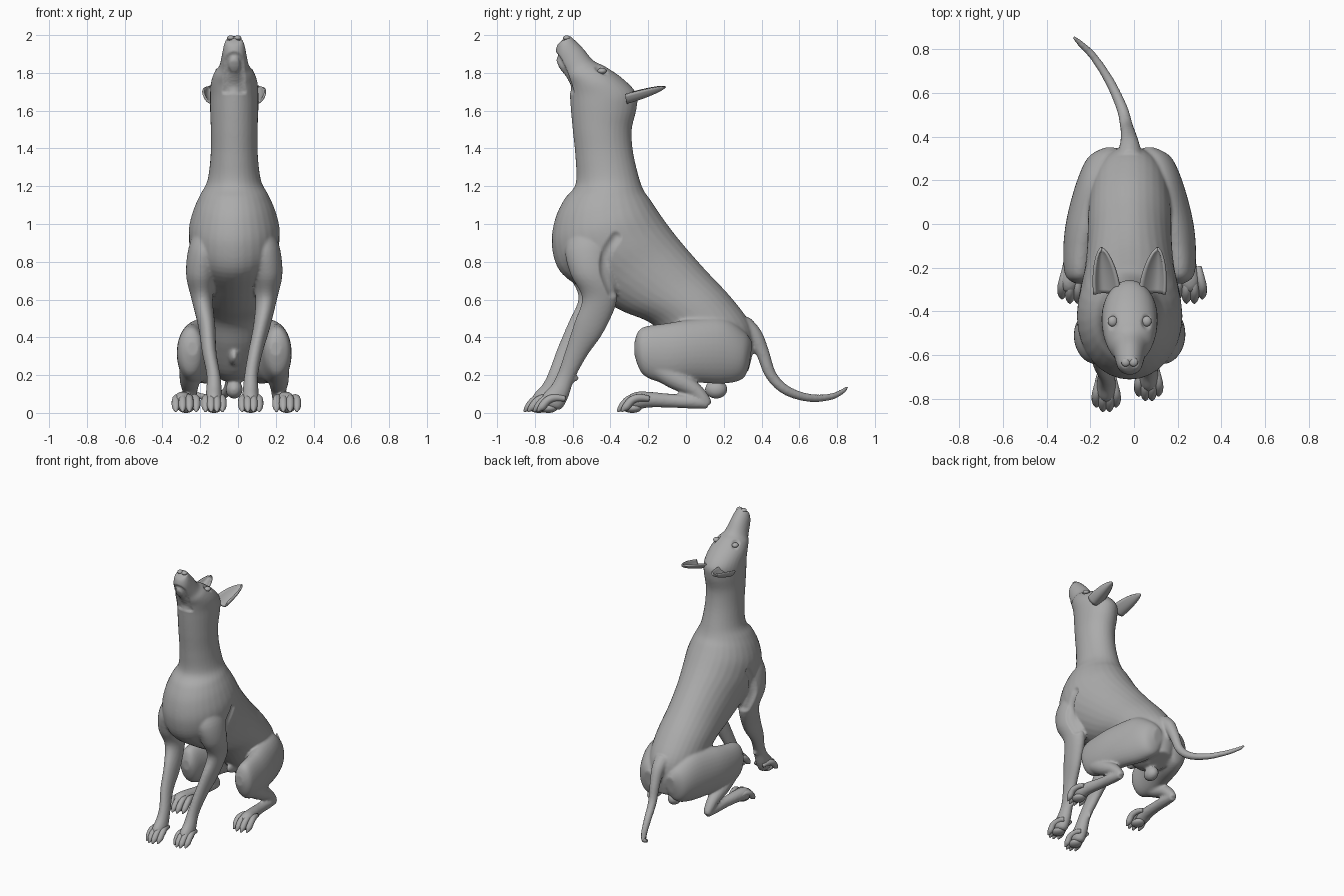
import bpy, bmesh, math
from mathutils import Vector

if "Cube" in bpy.data.objects:
    bpy.data.objects.remove(bpy.data.objects["Cube"])

CX = -0.02  # body midline
coat = bpy.data.materials.new("grey_coat")
coat.diffuse_color = (0.41, 0.41, 0.41, 1)
coat.use_nodes = True
coat.node_tree.nodes["Principled BSDF"].inputs["Base Color"].default_value = coat.diffuse_color


def spline(rows, n):
    """Catmull-Rom interpolation of tuples of numbers."""
    out = []
    for i in range(len(rows) - 1):
        a, b, c, d = (rows[max(i - 1, 0)], rows[i], rows[i + 1], rows[min(i + 2, len(rows) - 1)])
        for k in range(n):
            t = k / n
            out.append([0.5 * (2 * q + (r - p) * t + (2 * p - 5 * q + 4 * r - s) * t * t
                               + (3 * q - p - 3 * r + s) * t ** 3) for p, q, r, s in zip(a, b, c, d)])
    return out + [list(rows[-1])]


def skin(name, rings):
    bm = bmesh.new()
    loops = [[bm.verts.new(p) for p in ring] for ring in rings]
    n = len(loops[0])
    for a, b in zip(loops, loops[1:]):
        for i in range(n):
            bm.faces.new((a[i], a[(i + 1) % n], b[(i + 1) % n], b[i]))
    bm.faces.new(loops[0][::-1])
    bm.faces.new(loops[-1])
    bmesh.ops.recalc_face_normals(bm, faces=bm.faces)
    me = bpy.data.meshes.new(name)
    bm.to_mesh(me)
    bm.free()
    me.materials.append(coat)
    me.shade_smooth()
    ob = bpy.data.objects.new(name, me)
    bpy.context.collection.objects.link(ob)
    return ob


def loft(name, rows, n=5, sides=32):
    """Rows: front y, z, back y, z, half width, centre x."""
    rings = []
    for y1, z1, y2, z2, w, x in spline(rows, n):
        c = Vector((x, (y1 + y2) / 2, (z1 + z2) / 2))
        h = Vector((0, (y2 - y1) / 2, (z2 - z1) / 2))
        rings.append([c + h * math.cos(t) + Vector((w * math.sin(t), 0, 0))
                      for t in (math.tau * i / sides for i in range(sides))])
    return skin(name, rings)


def tube(name, rows, n=4, sides=14):
    """Rows: x, y, z, radius."""
    pts = spline(rows, n)
    rings = []
    for i, p in enumerate(pts):
        d = Vector(pts[min(i + 1, len(pts) - 1)][:3]) - Vector(pts[max(i - 1, 0)][:3])
        u = d.cross(Vector((1, 0, 0))).normalized()
        v = d.cross(u).normalized()
        rings.append([Vector(p[:3]) + max(p[3], 0.001) * (u * math.cos(t) + v * math.sin(t))
                      for t in (math.tau * k / sides for k in range(sides))])
    return skin(name, rings)


def ball(name, pos, size):
    rings = [[Vector(pos) + Vector((size[0] * math.sin(a) * math.cos(t), size[1] * math.sin(a) * math.sin(t),
                                    size[2] * math.cos(a))) for t in (math.tau * k / 20 for k in range(20))]
             for a in (0.03 + (math.pi - 0.06) * j / 14 for j in range(15))]
    return skin(name, rings)


# torso, neck and head in one loft from rump to nose
trunk = [
    (0.18, .16, .33, .22, .08), (.05, .2, .355, .34, .14), (-.08, .34, .34, .47, .18),
    (-.18, .47, .24, .61, .19), (-.34, .54, .1, .76, .195), (-.5, .63, -.01, .885, .21),
    (-.66, .74, -.09, .985, .235), (-.71, .88, -.15, 1.07, .24), (-.695, 1.02, -.19, 1.13, .215),
    (-.645, 1.13, -.225, 1.18, .18), (-.585, 1.21, -.25, 1.25, .142), (-.585, 1.35, -.28, 1.38, .125),
    (-.6, 1.5, -.287, 1.5, .124), (-.61, 1.61, -.262, 1.61, .128), (-.615, 1.68, -.262, 1.69, .128),
    (-.62, 1.73, -.335, 1.77, .123), (-.635, 1.765, -.43, 1.835, .105), (-.652, 1.8, -.49, 1.865, .08),
    (-.675, 1.835, -.545, 1.93, .067), (-.69, 1.885, -.59, 1.975, .058),
    (-.685, 1.94, -.615, 1.997, .045), (-.66, 1.97, -.63, 1.993, .028)]
parts = [loft("body", [r + (CX,) for r in trunk])]

# front legs: shoulder, forearm, wrist, paw
arm = [(-.6, .98, -.43, 1.0, .05, .12), (-.64, .86, -.4, .9, .085, .135), (-.61, .73, -.39, .74, .08, .155),
       (-.55, .61, -.365, .6, .057, .15), (-.59, .48, -.435, .43, .045, .125),
       (-.635, .34, -.525, .3, .038, .092), (-.675, .22, -.59, .18, .036, .07),
       (-.71, .15, -.625, .08, .042, .067), (-.755, .1, -.66, .02, .045, .067), (-.77, .06, -.7, .02, .035, .067)]
arm_l = [(a - f, b, c - f, d, w, -x - .04 - .02 * (z0 < .35))
         for (a, b, c, d, w, x), f, z0 in ((r, .05 * min(1, max(0, (.8 - r[1]) / .5)), r[1]) for r in arm)]
parts += [loft("front_leg_right", arm), loft("front_leg_left", arm_l)]
parts += [ball("dewclaw_pad", (.068, -.59, .185), (.014, .022, .02)),
          ball("dewclaw_pad", (-.13, -.64, .185), (.014, .022, .02))]

# hind legs: folded thigh, shank, long foot
thigh = [(-.272, .3, -.272, .38, .03, .2), (-.225, .2, -.235, .45, .068, .208), (-.1, .155, -.1, .475, .085, .198),
         (.05, .16, .03, .495, .1, .165), (.2, .155, .2, .5, .1, .12), (.3, .18, .31, .43, .08, .09),
         (.335, .25, .352, .37, .035, .07)]
shank = [(.21, -.17, .25, .06), (.215, -.06, .18, .055), (.215, .04, .125, .042), (.215, .1, .065, .032),
         (.215, .115, .04, .022)]
foot = [(.215, .115, .05, .028), (.22, .04, .058, .036), (.23, -.08, .064, .037), (.245, -.19, .07, .042),
        (.255, -.26, .065, .047), (.257, -.3, .05, .035)]
for s in (1, -1):
    fx = lambda x: CX * (1 - s) + s * x
    tag = "right" if s > 0 else "left"
    parts += [loft("thigh_" + tag, [r[:5] + (fx(r[5]),) for r in thigh]),
              tube("shank_" + tag, [(fx(r[0]),) + r[1:] for r in shank]),
              tube("hind_foot_" + tag, [(fx(r[0]),) + r[1:] for r in foot])]

# tail and rear underside
parts += [tube("tail", [(CX, .3, .46, .06), (-.02, .36, .41, .046), (-.025, .405, .32, .036), (-.035, .45, .2, .03),
                        (-.055, .53, .12, .026), (-.11, .65, .08, .022), (-.185, .765, .085, .018),
                        (-.25, .83, .115, .014), (-.278, .855, .14, .007)], 6),
          ball("rear_underside", (CX, .16, .125), (.045, .06, .05)),
          ball("belly_ridge", (CX, .0, .3), (.03, .1, .05))]

# fuse the body and soften the joins
bpy.ops.object.select_all(action='DESELECT')
for ob in parts:
    ob.select_set(True)
body = parts[0]
bpy.context.view_layer.objects.active = body
bpy.ops.object.join()
rm = body.modifiers.new("fuse", 'REMESH')
rm.mode, rm.voxel_size, rm.use_smooth_shade = 'VOXEL', 0.0085, True
sm = body.modifiers.new("soften", 'SMOOTH')
sm.factor, sm.iterations = 0.5, 5
for m in ("fuse", "soften"):
    bpy.ops.object.modifier_apply(modifier=m)


def groove(line, radius, depth, xs=(-9, 9), planar=True):
    """Press a soft crease into the body along a polyline."""
    pts = [Vector(p) for p in spline(line, 8)]
    moves = []
    for v in body.data.vertices:
        if not xs[0] < v.co.x < xs[1]:
            continue
        q = Vector((0, v.co.y, v.co.z)) if planar else v.co
        if abs(q.z - pts[0].z) > .5:
            continue
        d = min((q - p).length for p in pts)
        if d < radius:
            moves.append((v, v.normal * depth * (1 - (d / radius) ** 2)))
    for v, m in moves:
        v.co -= m


# mouth line, nostrils, eye sockets, shoulder crease
groove([(0, -.7, 1.905), (0, -.665, 1.86), (0, -.63, 1.775), (0, -.605, 1.7)], .013, .012)
for s in (1, -1):
    groove([(CX + s * .022, -.655, 1.985), (CX + s * .03, -.64, 1.985)], .014, .012, planar=False)
    groove([(CX + s * .08, -.455, 1.825), (CX + s * .09, -.43, 1.815)], .03, .012, planar=False)
    groove([(0, -.37, .93), (0, -.42, .85), (0, -.43, .75), (0, -.39, .64)], .03, .014,
           (.1, 9) if s > 0 else (-9, -.14))
body.data.materials.clear()
body.data.materials.append(coat)
body.data.shade_smooth()

# eyes and nose wings
for s in (1, -1):
    eye = ball("eye", (CX + s * .078, -.445, 1.81), (.022, .024, .016))
    ball("nose_wing", (CX + s * .018, -.632, 1.985), (.02, .02, .013))

# toes with claws
paws = [("front", .067, -.71, .024, .05, .09), ("front", -.127, -.76, .024, .05, .09),
        ("hind", .258, -.265, .03, .055, .09), ("hind", -.275, -.265, .03, .055, .09)]
for kind, px, py, step, h, length in paws:
    for k in (-1.5, -.5, .5, 1.5):
        x, back = px + k * step, .02 * (abs(k) > 1)
        y = py + back
        fan = k * .006
        tube(kind + "_toe", [(px + k * step * .8, y + .05, .075, .015), (x, y, .08, .02), (x + fan, y - length * .45, .068, .021),
                             (x + fan, y - length * .78, .035, .021), (x + fan, y - length * .95, .02, .014),
                             (x + fan, y - length * 1.08, .006, .004)], 4, 12)
    ball(kind + "_paw_pad", (px, py - .02, .025), (.042, .05, .025))

# cupped ears, swept back
for s in (1, -1):
    bm = bmesh.new()
    rows = []
    for i in range(13):
        t = i / 12
        w = .058 * (1 - t) ** .7 * (1 + .7 * t) + .001
        c = Vector((CX + s * (.108 + .02 * t), -.32 + .21 * t, 1.668 + .06 * t))
        row = []
        for j in range(13):
            a = (j / 12 - .5) * 2
            cup = w * .75 * (a * a - .6)
            row.append(bm.verts.new(c + Vector((s * (a * w - cup * .35), -cup * .2, cup))))
        rows.append(row)
    for a, b in zip(rows, rows[1:]):
        for j in range(12):
            bm.faces.new((a[j], a[j + 1], b[j + 1], b[j]))
    bmesh.ops.recalc_face_normals(bm, faces=bm.faces)
    me = bpy.data.meshes.new("ear")
    bm.to_mesh(me)
    bm.free()
    me.materials.append(coat)
    me.shade_smooth()
    ear = bpy.data.objects.new("ear", me)
    bpy.context.collection.objects.link(ear)
    so = ear.modifiers.new("thickness", 'SOLIDIFY')
    so.thickness, so.offset = .012, 0
